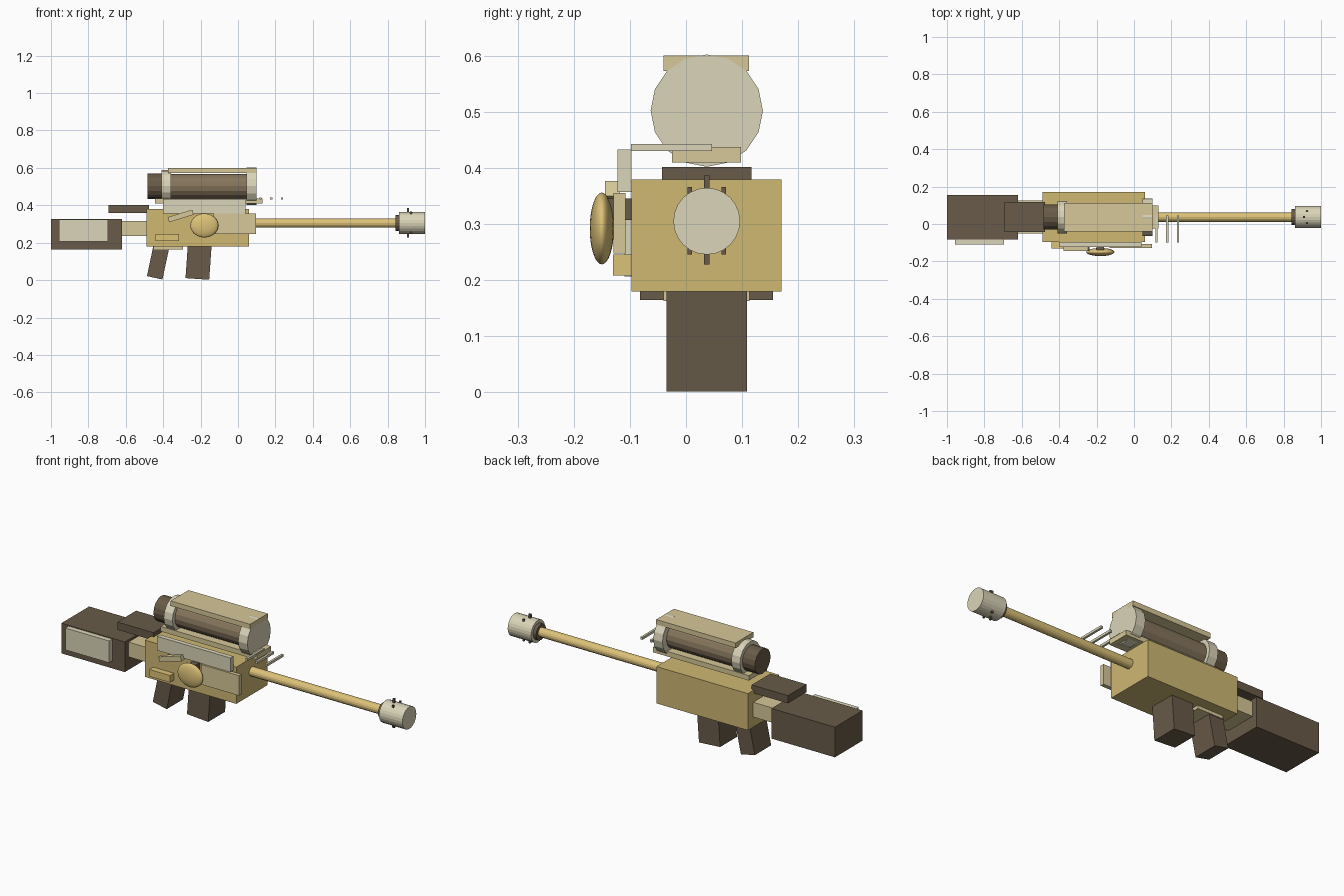
import bpy, math
from mathutils import Matrix

if "Cube" in bpy.data.objects:
    bpy.data.objects.remove(bpy.data.objects["Cube"])

CY = 0.037          # centre line of the barrel and scope
BZ, SZ = 0.305, 0.502


def mat(name, rgb):
    m = bpy.data.materials.new(name)
    m.diffuse_color = (*rgb, 1)
    m.use_nodes = True
    m.node_tree.nodes["Principled BSDF"].inputs["Base Color"].default_value = m.diffuse_color
    return m


TAN = mat("tan", (0.62, 0.48, 0.17))
SAND = mat("sand", (0.68, 0.58, 0.32))
PALE = mat("pale", (0.70, 0.66, 0.48))
DARK = mat("dark", (0.14, 0.105, 0.065))
BROWN = mat("brown", (0.24, 0.18, 0.11))
GOLD = mat("gold", (0.72, 0.54, 0.19))


def finish(name, m):
    o = bpy.context.object
    o.name = name
    o.data.materials.append(m)
    return o


def box(name, m, x, y, z, tilt=0):
    """Box from (min, max) ranges, tilted about the y axis in degrees."""
    c = [(a + b) / 2 for a, b in (x, y, z)]
    bpy.ops.mesh.primitive_cube_add(size=1, location=c,
                                    rotation=(0, math.radians(tilt), 0))
    o = finish(name, m)
    o.scale = [b - a for a, b in (x, y, z)]
    return o


def tube(name, m, x0, x1, r, z, sides=16):
    """Cylinder along x on the centre line, with a vertex at the top."""
    bpy.ops.mesh.primitive_cylinder_add(vertices=sides, radius=r, depth=x1 - x0)
    o = finish(name, m)
    o.data.transform(Matrix.Rotation(math.pi / 2, 4, 'Y'))
    o.location = ((x0 + x1) / 2, CY, z)
    return o


# Receiver and stock
box("receiver", TAN, (-0.49, 0.058), (-0.097, 0.17), (0.18, 0.379))
box("stock", DARK, (-1.0, -0.62), (-0.082, 0.155), (0.165, 0.328))
box("stock_neck", SAND, (-0.65, -0.48), (-0.05, 0.125), (0.235, 0.315))
box("stock_panel", PALE, (-0.957, -0.695), (-0.11, -0.08), (0.206, 0.324))
box("cheek_rest", DARK, (-0.692, -0.475), (-0.043, 0.117), (0.36, 0.402))

# Grip, magazine and guard
box("rear_grip", DARK, (-0.465, -0.38), (-0.033, 0.107), (0.01, 0.23), 12)
box("magazine", DARK, (-0.273, -0.146), (-0.035, 0.109), (0.006, 0.23), 4)
box("guard_plate", SAND, (-0.45, -0.295), (-0.04, 0.113), (0.163, 0.185))

# Barrel and muzzle
tube("barrel", GOLD, 0.05, 0.85, 0.025, BZ)
tube("muzzle_collar", DARK, 0.842, 0.866, 0.043, BZ)
tube("muzzle", PALE, 0.86, 1.0, 0.0595, BZ, 24)
box("muzzle_long_pin", DARK, (0.904, 0.914), (CY - 0.005, CY + 0.005), (0.228, 0.386))
for i, dy in enumerate((-0.03, 0.03)):
    box(f"muzzle_pin_{i}", DARK, (0.92, 0.93), (CY + dy - 0.004, CY + dy + 0.004),
        (0.246, 0.366))

# Scope
tube("scope_tube", BROWN, -0.38, 0.06, 0.066, SZ)
tube("scope_eyepiece", DARK, -0.485, -0.40, 0.067, SZ)
tube("scope_rear_ring", PALE, -0.41, -0.358, 0.087, SZ)
tube("scope_front_bell", PALE, 0.045, 0.1, 0.1, SZ)
box("scope_cover", SAND, (-0.375, 0.1), (-0.04, 0.112), (0.573, 0.6))
box("scope_rail", SAND, (-0.445, 0.13), (-0.025, 0.098), (0.41, 0.437))

# Thin prongs ahead of the scope
for i, x in enumerate((0.12, 0.178, 0.235)):
    box(f"prong_{i}", PALE, (x - 0.006, x + 0.006), (-0.098, 0.046), (0.43, 0.443))

# Panels and fittings on the front side
box("upper_side_panel", PALE, (-0.4, 0.04), (-0.122, -0.097), (0.357, 0.433))
box("lower_side_panel", SAND, (-0.13, 0.096), (-0.129, -0.108), (0.247, 0.355))
box("side_block", GOLD, (-0.44, -0.316), (-0.13, -0.095), (0.208, 0.246))
box("side_lever", SAND, (-0.375, -0.238), (-0.144, -0.118), (0.329, 0.357), -17)
box("knob_hub", DARK, (-0.2, -0.16), (-0.146, -0.095), (0.307, 0.345))
bpy.ops.mesh.primitive_uv_sphere_add(segments=32, ring_count=16, radius=1,
                                     location=(-0.18, -0.15, 0.292))
knob = finish("side_knob", GOLD)
knob.scale = (0.075, 0.0215, 0.064)
bpy.ops.object.shade_smooth()
